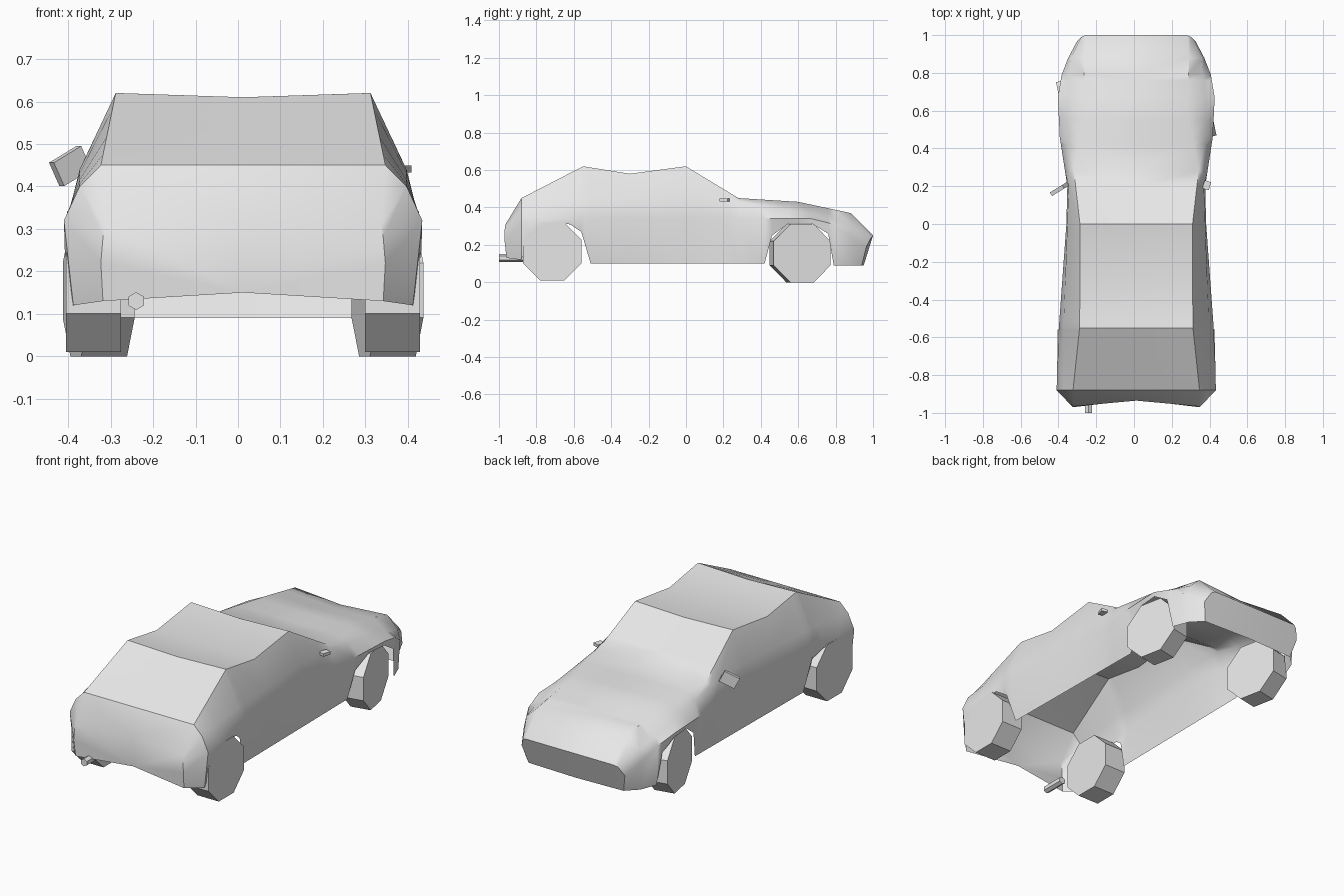
import bpy
import bmesh
import math
from mathutils import Matrix, Vector

default = bpy.data.objects.get("Cube")
if default:
    bpy.data.objects.remove(default)

CENTRE = 0.012  # sideways centre line of the car

paint = bpy.data.materials.new("plain grey")
paint.use_nodes = True
grey = (0.8, 0.8, 0.8, 1)
paint.diffuse_color = grey
paint.node_tree.nodes["Principled BSDF"].inputs["Base Color"].default_value = grey


def make_object(name, bm, smooth_angle=None):
    mesh = bpy.data.meshes.new(name)
    bm.to_mesh(mesh)
    bm.free()
    mesh.materials.append(paint)
    obj = bpy.data.objects.new(name, mesh)
    bpy.context.collection.objects.link(obj)
    if smooth_angle:
        bpy.ops.object.select_all(action="DESELECT")
        obj.select_set(True)
        bpy.context.view_layer.objects.active = obj
        bpy.ops.object.shade_smooth_by_angle(angle=math.radians(smooth_angle))
    return obj


def along(rail, y):
    """Point of a rail, given as (y, x, z) knots, at length position y."""
    for (ya, xa, za), (yb, xb, zb) in zip(rail, rail[1:]):
        if y <= yb:
            t = max(0, (y - ya) / (yb - ya))
            return Vector((xa + (xb - xa) * t, y, za + (zb - za) * t))
    return Vector((rail[-1][1], y, rail[-1][2]))


# Body rails for one half, from the centre line down to the sill
crown = [(-.88, 0, .45), (-.55, 0, .61), (-.3, 0, .575), (0, 0, .61),
         (.28, 0, .45), (.6, 0, .425), (.88, 0, .35)]
roof_edge = [(-.88, .335, .45), (-.55, .3, .62), (-.3, .298, .58), (0, .298, .62),
             (.28, .33, .45), (.6, .27, .43), (.88, .28, .37)]
shoulder = [(-.88, .385, .4), (-.55, .385, .44), (0, .365, .45),
            (.28, .355, .435), (.6, .37, .38), (.88, .345, .31)]
waist = [(-.88, .422, .32), (-.55, .41, .34), (0, .37, .34), (.2, .365, .34),
         (.46, .405, .34), (.67, .415, .34), (.79, .395, .31), (.88, .36, .25)]
sill = [(-.88, .4, .12), (-.83, .42, .25), (-.75, .42, .315), (-.62, .41, .31),
        (-.56, .39, .27), (-.51, .37, .1), (.42, .36, .1), (.46, .38, .25),
        (.55, .4, .315), (.67, .41, .315), (.76, .4, .26), (.79, .385, .09), (.88, .35, .09)]
rails = [crown, roof_edge, shoulder, waist, sill]
stations = sorted({knot[0] for rail in rails for knot in rail})

# End rings close the tail and the nose
tail = [(0, -.935, .31), (.325, -.965, .31), (.33, -.97, .28), (.335, -.97, .22), (.33, -.96, .13)]
nose = [(0, 1, .25), (.27, 1, .25), (.29, .99, .24), (.315, .965, .19), (.29, .94, .09)]

bm = bmesh.new()
rings = [tail] + [[along(rail, y) for rail in rails] for y in stations] + [nose]
rings = [[bm.verts.new(p) for p in ring] for ring in rings]
for back, front in zip(rings, rings[1:]):
    for j in range(len(rails) - 1):
        bm.faces.new((back[j], back[j + 1], front[j + 1], front[j]))
bm.faces.new(rings[0][::-1] + [bm.verts.new((0, -.93, .15))])
bm.faces.new(rings[-1] + [bm.verts.new((0, .95, .09))])
body = make_object("car_body", bm, 35)
body.location.x = CENTRE
mirror = body.modifiers.new("mirror", "MIRROR")
mirror.use_clip = True


def cylinder(name, sides, radius, length, matrix):
    bm = bmesh.new()
    bmesh.ops.create_cone(bm, cap_ends=True, segments=sides, radius1=radius,
                          radius2=radius, depth=length, matrix=matrix)
    return make_object(name, bm)


def block(name, place, size, turn):
    bm = bmesh.new()
    bmesh.ops.create_cube(bm, size=1, matrix=Matrix.LocRotScale(place, turn, size))
    return make_object(name, bm)


# Eight-sided wheels, the front pair steered to one side
half_step = Matrix.Rotation(math.pi / 8, 4, "Z")
lay_over = Matrix.Rotation(math.pi / 2, 4, "Y")
for name, side in (("left", 1), ("right", -1)):
    for end, y, z, x, width, steer in (("rear", -.715, .165, .352, .13, 0),
                                       ("front", .61, .155, .34, .11, .2)):
        place = Matrix.Translation((CENTRE + side * x, y, z))
        turn = Matrix.Rotation(steer, 4, "Z")
        cylinder(f"{end}_wheel_{name}", 8, .168, width, place @ turn @ lay_over @ half_step)

# Exhaust pipe
cylinder("exhaust_pipe", 6, .021, .13,
         Matrix.Translation((-.24, -.935, .13)) @ Matrix.Rotation(math.pi / 2, 4, "X"))

# Door mirrors: a large tilted one and a small one
tilt = Matrix.Rotation(.55, 3, "Z") @ Matrix.Rotation(-.48, 3, "Y")
block("right_mirror", Vector((-.395, .185, .448)), Vector((.085, .022, .062)), tilt.to_quaternion())
block("left_mirror", Vector((.385, .205, .441)), Vector((.035, .045, .016)),
      Matrix.Rotation(-.3, 3, "Z").to_quaternion())
